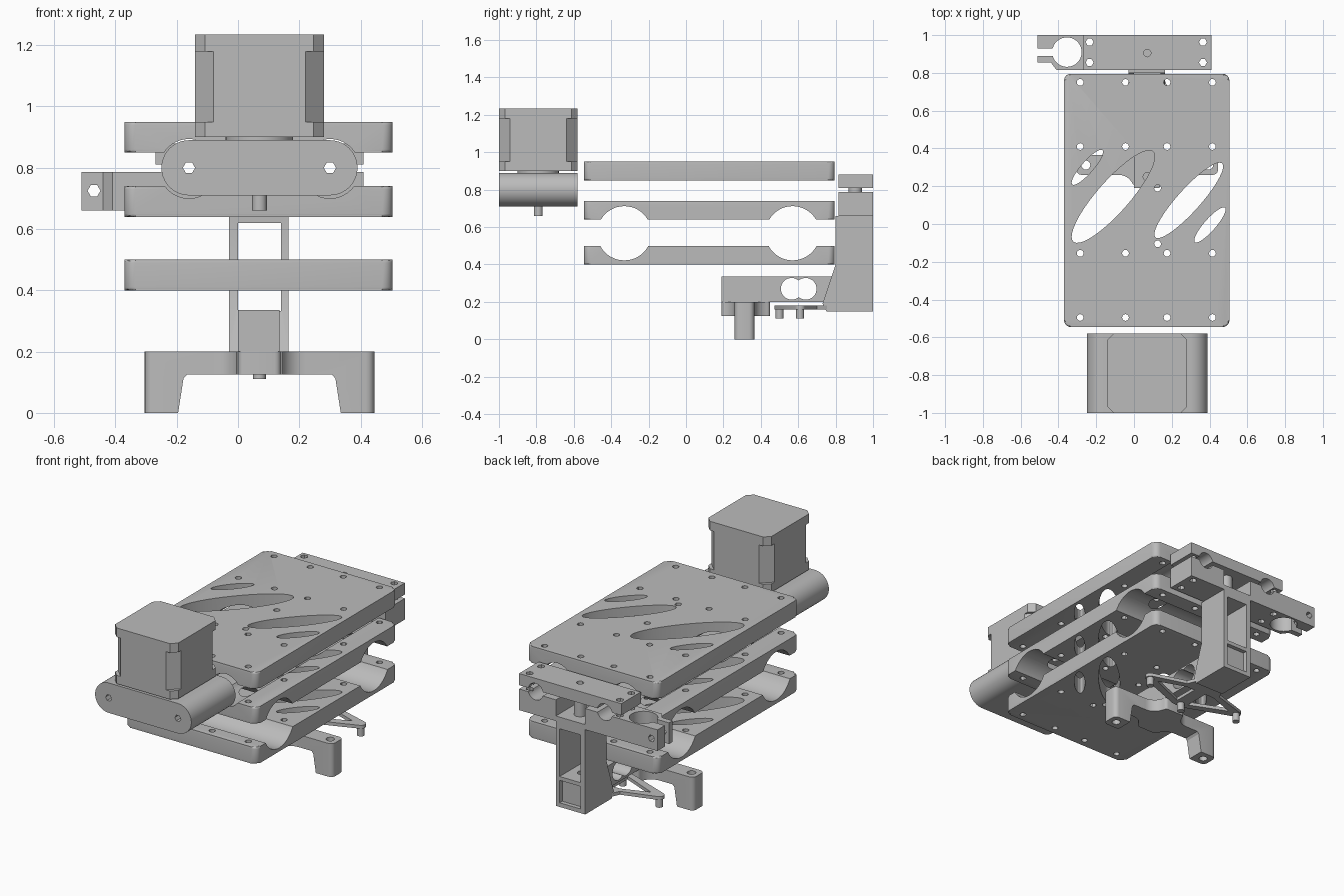
import bpy, bmesh, math
from math import sin, cos, pi

if "Cube" in bpy.data.objects:
    bpy.data.objects.remove(bpy.data.objects["Cube"])

grey = bpy.data.materials.new("machine grey")
grey.diffuse_color = (0.5, 0.5, 0.5, 1)
grey.use_nodes = True
grey.node_tree.nodes["Principled BSDF"].inputs["Base Color"].default_value = grey.diffuse_color
MX = 0.07                      # mirror plane of the carriage
RODS = (-0.16, 0.30)           # x of the two long rods


def arc(cx, cy, r, a0, a1, n=8):
    return [(cx + r * cos(math.radians(a0 + (a1 - a0) * i / n)),
             cy + r * sin(math.radians(a0 + (a1 - a0) * i / n))) for i in range(n + 1)]


def circle(cx, cy, r, n=24):
    return arc(cx, cy, r, 0, 360, n)[:-1]


def rect(x0, x1, y0, y1):
    return [(x0, y0), (x1, y0), (x1, y1), (x0, y1)]


def rrect(x0, x1, y0, y1, r, n=6):
    return (arc(x1 - r, y1 - r, r, 0, 90, n) + arc(x0 + r, y1 - r, r, 90, 180, n)
            + arc(x0 + r, y0 + r, r, 180, 270, n) + arc(x1 - r, y0 + r, r, 270, 360, n))


def slanted(cx, cy, w, h, d, n=40):
    return [(cx + w * cos(2 * pi * i / n), cy + h * cos(2 * pi * i / n - d)) for i in range(n)]


def make(name, *prisms):
    """Each prism: (outline, axis, start, end[, edge bevel])."""
    bm = bmesh.new()
    for pts, axis, a, b, *bev in prisms:
        def put(u, v, w):
            return {'x': (w, u, v), 'y': (u, w, v), 'z': (u, v, w)}[axis]
        lo = [bm.verts.new(put(u, v, a)) for u, v in pts]
        hi = [bm.verts.new(put(u, v, b)) for u, v in pts]
        caps = [bm.faces.new(lo[::-1]), bm.faces.new(hi)]
        for i in range(len(pts)):
            j = (i + 1) % len(pts)
            bm.faces.new((lo[i], lo[j], hi[j], hi[i]))
        if bev:
            edges = [e for f in caps for e in f.edges]
            bmesh.ops.bevel(bm, geom=edges, offset=bev[0], segments=3, profile=0.5, affect='EDGES')
    bmesh.ops.recalc_face_normals(bm, faces=bm.faces)
    me = bpy.data.meshes.new(name)
    bm.to_mesh(me)
    bm.free()
    me.materials.append(grey)
    ob = bpy.data.objects.new(name, me)
    bpy.context.collection.objects.link(ob)
    return ob


def cut(ob, *prisms, op='DIFFERENCE'):
    tool = make("cutter", *prisms)
    tool.hide_render = True
    m = ob.modifiers.new("cut", 'BOOLEAN')
    m.operation, m.object, m.solver, m.use_self = op, tool, 'EXACT', True
    bpy.context.view_layer.objects.active = ob
    bpy.ops.object.modifier_apply(modifier=m.name)
    bpy.data.objects.remove(tool)


# Three stacked carriage plates with slanted windows and bolt holes
windows = [slanted(-0.11, 0.145, 0.22, 0.245, 0.52), slanted(0.29, 0.125, 0.182, 0.2, 0.45),
           slanted(-0.247, 0.3, 0.083, 0.093, 0.5), slanted(0.402, -0.005, 0.083, 0.093, 0.5)]
bolts = [(x, y) for x in (-0.285, -0.045, 0.175, 0.415) for y in (-0.495, -0.155, 0.41, 0.75)]
bolts += [(0.125, -0.105), (0.125, 0.19)]
cross_grooves = [(circle(y, 0.567, 0.145, 48), 'x', -0.6, 0.7) for y in (-0.33, 0.57)]
long_grooves = [(circle(x, 0.797, 0.097, 40), 'y', -0.7, 0.9) for x in RODS]
for name, z0, z1, grooves in (("bottom_plate", 0.40, 0.50, [cross_grooves]),
                              ("middle_plate", 0.64, 0.74, [cross_grooves, long_grooves]),
                              ("top_plate", 0.85, 0.95, [long_grooves])):
    plate = make(name, (rrect(-0.37, 0.505, -0.545, 0.795, 0.035), 'z', z0, z1, 0.01))
    for g in grooves:
        cut(plate, *g)
    cut(plate, *[(w, 'z', z0 - 0.1, z1 + 0.1) for w in windows],
        *[(circle(x, y, 0.018, 12), 'z', z0 - 0.1, z1 + 0.1) for x, y in bolts])

# Motor mount: rounded bar with rod sockets
mount = make("motor_mount", (arc(0.30, 0.80, 0.09, -90, 90, 20) + arc(-0.16, 0.80, 0.09, 90, 270, 20),
                             'y', -1.0, -0.58, 0.01))
cut(mount, *[(circle(x, 0.80, 0.02, 6), 'y', -1.1, -0.5) for x in RODS])
cut(mount, *[(circle(x, 0.80, 0.05), 'y', -0.9, -0.5) for x in RODS])


# Stepper motor: end caps, chamfered middle, boss and shaft
def octagon(c):
    x0, x1, y0, y1 = -0.14, 0.28, -1.0, -0.58
    return [(x0 + c, y0), (x1 - c, y0), (x1, y0 + c), (x1, y1 - c),
            (x1 - c, y1), (x0 + c, y1), (x0, y1 - c), (x0, y0 + c)]


make("motor_lower_cap", (octagon(0.033), 'z', 0.90, 0.95))
make("motor_body", (octagon(0.06), 'z', 0.95, 1.18))
make("motor_upper_cap", (octagon(0.033), 'z', 1.18, 1.235))
make("motor_boss", (circle(MX, -0.79, 0.11, 40), 'z', 0.88, 0.90))
make("motor_shaft", (circle(MX, -0.79, 0.024), 'z', 0.66, 0.9))

# Rear rod clamp: upper bar and lower block with side ring clamp
rods = [(circle(x, 0.80, 0.05), 'y', 0.7, 1.1) for x in RODS]
screws = [(circle(x, y, 0.021, 6), 'z', 0.5, 1.0) for x in (-0.235, 0.365) for y in (0.855, 0.963)]
upper = make("upper_rod_clamp", (rect(-0.27, 0.41, 0.815, 1.0), 'z', 0.81, 0.88))
cut(upper, *rods)
cut(upper, *screws, (circle(MX, 0.905, 0.02, 12), 'z', 0.7, 1.0))
outline = ([(0.41, 0.815), (0.41, 1.0), (-0.51, 1.0), (-0.51, 0.93)]
           + arc(-0.355, 0.91, 0.078, 165, -165, 36)
           + [(-0.51, 0.89), (-0.51, 0.855), (-0.44, 0.855), (-0.41, 0.815)])
lower = make("lower_rod_clamp", (outline, 'z', 0.66, 0.787))
cut(lower, *rods, (rect(-0.03, 0.165, 0.69, 0.9), 'y', 0.7, 1.1))
cut(lower, *screws)
cut(lower, (circle(-0.47, 0.725, 0.021, 6), 'y', 0.7, 1.1))
make("clamp_post", (circle(MX, 0.905, 0.035), 'z', 0.68, 0.81))

# Rear column: slanted foot, open window and a shallow back recess
column = make("rear_column", ([(1.0, 0.15), (1.0, 0.66), (0.80, 0.66), (0.80, 0.40),
                               (0.73, 0.19), (0.75, 0.15)], 'x', -0.03, 0.165))
cut(column, (rect(0.0, 0.14, 0.333, 0.62), 'y', 0.6, 1.1))
cut(column, (rect(0.0, 0.14, 0.175, 0.31), 'y', 0.975, 1.1),
    (circle(MX, 0.89, 0.025, 12), 'z', 0.29, 0.4))

# Arm reaching forward from the column
arm = make("support_arm", (rect(0.0, 0.135, 0.19, 0.80), 'z', 0.20, 0.335))
cut(arm, *[(circle(y, 0.27, 0.058, 32), 'x', -0.1, 0.3) for y in (0.565, 0.64)])
cut(arm, (circle(MX, 0.25, 0.022, 12), 'z', 0.1, 0.4))

# Front feet: plan outline with a filleted hub, trimmed by the leg profile
half = ([(MX, 0.19)] + arc(MX + 0.05, 0.21, 0.02, -90, 0, 4) + arc(0.22, 0.18, 0.08, 160, 90, 6)
        + arc(0.4175, 0.2875, 0.0275, -90, 0, 4) + arc(0.4175, 0.3375, 0.0275, 0, 90, 4)
        + arc(0.22, 0.445, 0.08, 270, 200, 6) + arc(MX + 0.05, 0.43, 0.02, 0, 90, 4) + [(MX, 0.45)])
feet = make("front_feet", (half + [(2 * MX - x, y) for x, y in half[-2:0:-1]], 'z', 0.0, 0.2))
leg = [(MX, 0.125), (0.307, 0.125), (0.318, 0.112), (0.337, -0.01), (0.5, -0.01), (0.5, 0.3), (MX, 0.3)]
cut(feet, (leg + [(2 * MX - x, z) for x, z in leg[-2:0:-1]], 'y', 0.1, 0.6), op='INTERSECT')
cut(feet, *[(circle(x, 0.312, 0.024, 16), 'z', -0.1, 0.3) for x in (-0.255, 0.395)])

# Thin winged bracket with triangular cut-outs and three pins
wing = ([(MX, 0.472), (0.11, 0.475)] + arc(0.39, 0.61, 0.028, -65, 70, 8)
        + [(0.19, 0.70), (0.165, 0.755), (MX, 0.755)])
bracket = make("winged_bracket", (wing + [(2 * MX - x, y) for x, y in wing[-2:0:-1]], 'z', 0.16, 0.18))
hole = [(0.11, 0.515), (0.335, 0.61), (0.17, 0.67), (0.11, 0.67)]
cut(bracket, *[([(MX + s * (x - MX), y) for x, y in hole], 'z', 0.1, 0.3) for s in (1, -1)])
for x, y in ((MX, 0.50), (0.39, 0.61), (-0.25, 0.61)):
    make("bracket_pin", (circle(x, y, 0.021, 16), 'z', 0.11, 0.165))

# Smooth round surfaces, keep edges sharp
bpy.ops.object.select_all(action='SELECT')
bpy.ops.object.shade_smooth_by_angle(angle=math.radians(30))
